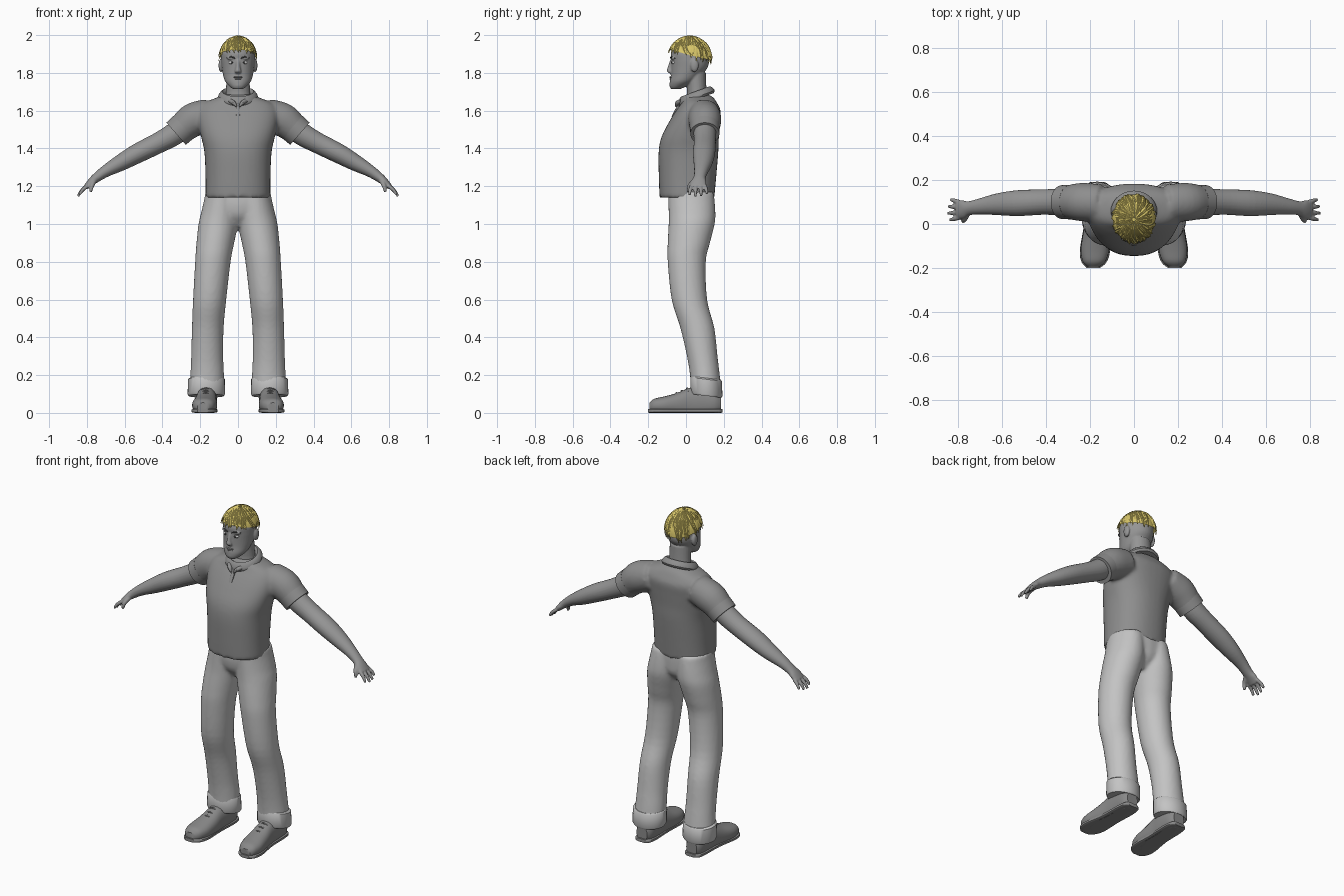
import bpy, bmesh, random
from math import sin, cos, pi, copysign
from mathutils import Vector, Matrix

if "Cube" in bpy.data.objects:
    bpy.data.objects.remove(bpy.data.objects["Cube"])
random.seed(4)
BOTH = (1, -1)


def material(name, r, g, b):
    m = bpy.data.materials.new(name)
    m.use_nodes = True
    m.diffuse_color = (r, g, b, 1)
    bsdf = m.node_tree.nodes["Principled BSDF"]
    bsdf.inputs["Base Color"].default_value = (r, g, b, 1)
    bsdf.inputs["Roughness"].default_value = 0.8
    return m


SKIN = material("skin grey", .3, .3, .3)
SHIRT = material("shirt grey", .27, .27, .27)
TROUSER = material("trouser light grey", .55, .55, .55)
SHOE = material("shoe grey", .25, .25, .25)
HAIR = material("hair yellow", .68, .56, .14)
DARK = material("dark grey", .08, .08, .08)
EYE = material("eye light grey", .6, .6, .6)


def spline(rows, steps):
    """Catmull-Rom resampling of loft rows."""
    if steps == 1:
        return rows
    out = []
    for i in range(len(rows) - 1):
        quad = [rows[max(i - 1, 0)], rows[i], rows[i + 1], rows[min(i + 2, len(rows) - 1)]]
        for k in range(steps):
            t = k / steps
            out.append([.5 * (2 * b + (c - a) * t + (2 * a - 5 * b + 4 * c - d) * t * t
                              + (3 * b - a - 3 * c + d) * t ** 3) for a, b, c, d in zip(*quad)])
    return out + [rows[-1]]


def loft(bm, rows, side=1, axis=None, n=24, steps=4, power=1, tilt=0, floor=False):
    """Closed loft through rows of (x, y, z, radius, radius)."""
    rows = spline(rows, steps)
    pts = [Vector(r[:3]) for r in rows]
    rings = []
    for i, r in enumerate(rows):
        u, v = Vector((1, 0, 0)), Vector((0, 1, tilt))
        if axis == 'Y':
            v = Vector((0, 0, 1))
        elif axis is None:
            t = (pts[min(i + 1, len(pts) - 1)] - pts[max(i - 1, 0)]).normalized()
            y = Vector((0, 1, 0))
            u = (y - t * t.dot(y)).normalized()
            v = t.cross(u)
        ring = []
        for k in range(n):
            a = 2 * pi * k / n
            c, s = (copysign(abs(f) ** power, f) for f in (cos(a), sin(a)))
            p = pts[i] + u * r[3] * c + v * r[4] * s
            ring.append(bm.verts.new((p.x * side, p.y, max(p.z, 0) if floor else p.z)))
        rings.append(ring)
    for a, b in zip(rings, rings[1:]):
        for k in range(n):
            bm.faces.new((a[k], a[(k + 1) % n], b[(k + 1) % n], b[k]))
    bm.faces.new(rings[0])
    bm.faces.new(rings[-1])


def ball(bm, centre, size, side=1):
    c = Vector((centre[0] * side, centre[1], centre[2]))
    bmesh.ops.create_uvsphere(bm, u_segments=20, v_segments=12, radius=1,
                              matrix=Matrix.Translation(c) @ Matrix.Diagonal((*size, 1)))


def finish(name, bm, mat, voxel=0, smooth=3):
    bmesh.ops.recalc_face_normals(bm, faces=bm.faces)
    me = bpy.data.meshes.new(name)
    bm.to_mesh(me)
    bm.free()
    me.materials.append(mat)
    ob = bpy.data.objects.new(name, me)
    bpy.context.collection.objects.link(ob)
    bpy.ops.object.select_all(action='DESELECT')
    ob.select_set(True)
    bpy.context.view_layer.objects.active = ob
    bpy.ops.object.shade_smooth_by_angle(angle=.7)
    if voxel:
        m = ob.modifiers.new("blend", 'REMESH')
        m.mode, m.voxel_size, m.use_smooth_shade = 'VOXEL', voxel, True
        m = ob.modifiers.new("soften", 'SMOOTH')
        m.factor, m.iterations = .5, smooth
    return ob


# Shirt: torso and sleeves blended together
bm = bmesh.new()
loft(bm, [(0, .005, 1.14, .172, .145), (0, .008, 1.25, .172, .152), (0, .013, 1.38, .178, .158),
          (0, .022, 1.46, .195, .152), (0, .045, 1.54, .212, .135), (0, .065, 1.6, .212, .118),
          (0, .07, 1.64, .185, .095), (0, .065, 1.67, .11, .08), (0, .06, 1.685, .08, .06)],
     axis='Z', n=40, power=.88)
for s in BOTH:
    loft(bm, [(.15, .095, 1.58, .085, .085), (.235, .1, 1.552, .088, .09),
              (.29, .1, 1.51, .079, .08), (.322, .1, 1.482, .074, .074)], s)
finish("shirt", bm, SHIRT, .01, 5)

# Sleeve bands, collar and placket
bm = bmesh.new()
for s in BOTH:
    loft(bm, [(.288, .1, 1.513, .079, .08), (.328, .1, 1.478, .077, .078)], s, n=32, steps=1)
finish("sleeve_bands", bm, SHIRT)
bm = bmesh.new()
loft(bm, [(0, .055, 1.66, .1, .092), (0, .055, 1.672, .106, .097), (0, .052, 1.69, .097, .088),
          (0, .05, 1.702, .082, .074), (0, .05, 1.685, .07, .06)], axis='Z', n=36, steps=2, tilt=.36)
for s in BOTH:
    loft(bm, [(.04, -.025, 1.652, .012, .012), (.022, -.045, 1.64, .013, .011),
              (.008, -.053, 1.622, .004, .004)], s, n=10)
finish("collar", bm, SHIRT)
bm = bmesh.new()
loft(bm, [(0, -.033, 1.64, .011, .006), (0, -.055, 1.6, .011, .006), (0, -.072, 1.57, .009, .004)],
     axis='Z', n=12, power=.4)
finish("placket", bm, SHIRT)

# Trousers: pelvis and legs blended together
bm = bmesh.new()
loft(bm, [(0, .027, 1.17, .15, .12), (0, .027, 1.1, .15, .118), (0, .03, 1.04, .11, .105),
          (0, .03, .985, .04, .06)], axis='Z', power=.85)
for s in BOTH:
    loft(bm, [(.085, .025, 1.17, .088, .12), (.087, .028, 1.14, .09, .122), (.095, .032, 1.06, .1, .124),
              (.104, .03, 1.0, .105, .122), (.12, .015, .9, .1, .112), (.133, .004, .8, .094, .101),
              (.15, .018, .6, .088, .094), (.16, .06, .45, .084, .09), (.163, .086, .3, .085, .081),
              (.163, .1, .2, .089, .079), (.165, .108, .11, .092, .08)], s, 'Z', n=32)
finish("trousers", bm, TROUSER, .01, 4)
bm = bmesh.new()
for s in BOTH:
    loft(bm, [(.166, .106, .185, .09, .078), (.167, .107, .178, .097, .083),
              (.168, .108, .1, .099, .085), (.168, .108, .09, .094, .08)], s, 'Z', n=32, steps=1, tilt=-.12)
finish("trouser_cuffs", bm, TROUSER)

# Shoes with soles and laces
bm = bmesh.new()
for s in BOTH:
    loft(bm, [(.185, -.193, .03, .03, .024), (.182, -.17, .038, .052, .036), (.178, -.12, .04, .065, .046),
              (.172, -.05, .045, .062, .06), (.168, .02, .055, .055, .078), (.166, .08, .06, .055, .08),
              (.166, .15, .055, .052, .065), (.166, .185, .05, .035, .045)], s, 'Y', power=.85, floor=True)
finish("shoes", bm, SHOE)
bm = bmesh.new()
for s in BOTH:
    loft(bm, [(.185, -.2, .011, .03, .01), (.182, -.175, .011, .056, .011), (.178, -.12, .011, .069, .011),
              (.17, 0, .011, .058, .011), (.166, .12, .011, .058, .011), (.166, .175, .011, .05, .011),
              (.166, .192, .011, .032, .01)], s, 'Y', power=.45, floor=True)
finish("shoe_soles", bm, SHOE)
bm = bmesh.new()
for s in BOTH:
    for k in range(3):
        y, z = -.05 + .028 * k, .101 + .0125 * k
        loft(bm, [(.138, y + .008, z - .014, .006, .005), (.171, y, z + .004, .006, .005),
                  (.204, y + .008, z - .014, .006, .005)], s, n=8)
finish("shoe_laces", bm, SHOE)

# Arms with palms, fingers and thumbs
bm = bmesh.new()
for s in BOTH:
    loft(bm, [(.26, .1, 1.535, .06, .06), (.34, .1, 1.475, .06, .06), (.42, .1, 1.43, .058, .055),
              (.53, .095, 1.375, .059, .052), (.62, .09, 1.325, .05, .044), (.7, .08, 1.28, .037, .032),
              (.75, .072, 1.245, .032, .025), (.778, .067, 1.222, .041, .02),
              (.805, .064, 1.195, .042, .014)], s)
    for k, long in enumerate((.9, 1.05, 1, .8)):
        y, fan = .03 + .023 * k, (k - 1.5) * .005
        loft(bm, [(.795, y, 1.203, .011, .011), (.795 + .03 * long, y + fan, 1.203 - .024 * long, .01, .01),
                  (.795 + .05 * long, y + 1.6 * fan, 1.203 - .054 * long, .007, .007)], s, n=12)
    loft(bm, [(.76, .05, 1.23, .015, .015), (.773, .02, 1.203, .012, .012),
              (.78, .012, 1.17, .008, .008)], s, n=12)
finish("arms_and_hands", bm, SKIN, .005, 2)

# Head, neck, nose, brow ridges and ears
bm = bmesh.new()
loft(bm, [(0, -.055, 1.715, .028, .025), (0, -.04, 1.73, .047, .046), (0, -.018, 1.755, .068, .068),
          (0, .003, 1.79, .079, .083), (0, .018, 1.83, .086, .097), (0, .021, 1.87, .09, .1),
          (0, .02, 1.91, .088, .099), (0, .022, 1.95, .066, .074), (0, .025, 1.975, .03, .035)],
     axis='Z', n=36)
loft(bm, [(0, .06, 1.62, .075, .065), (0, .058, 1.7, .064, .052), (0, .05, 1.8, .062, .055)], axis='Z')
loft(bm, [(0, -.076, 1.797, .014, .01), (0, -.086, 1.808, .018, .016), (0, -.083, 1.828, .012, .015),
          (0, -.074, 1.868, .009, .01)], axis='Z', n=14)
ball(bm, (0, -.07, 1.735), (.025, .018, .018))
for s in BOTH:
    ball(bm, (.034, -.066, 1.878), (.026, .014, .008), s)
    ball(bm, (.09, .045, 1.84), (.013, .022, .036), s)
finish("head", bm, SKIN, .005, 2)

# Eyes, pupils, eyebrows and lips
bm = bmesh.new()
for s in BOTH:
    ball(bm, (.034, -.063, 1.855), (.016, .013, .009), s)
finish("eyes", bm, EYE)
bm = bmesh.new()
for s in BOTH:
    ball(bm, (.033, -.0755, 1.855), (.0055, .003, .0065), s)
    loft(bm, [(.014, -.08, 1.876, .003, .003), (.035, -.078, 1.885, .004, .004),
              (.06, -.058, 1.878, .002, .002)], s, n=8)
finish("pupils_and_eyebrows", bm, DARK)
bm = bmesh.new()
for z, w in ((1.777, .025), (1.768, .021)):
    ball(bm, (0, -.077, z), (w, .011, .005))
finish("lips", bm, SHOE)


# Hair: a cap covered with overlapping pointed locks
def scalp(az, polar, lift=1):
    return Vector((.1 * sin(polar) * cos(az) * lift, .02 + .117 * sin(polar) * sin(az) * lift,
                   1.87 + .122 * cos(polar) * lift))


def hairline(az):
    return 1.46 + .27 * sin(az)


bm = bmesh.new()
N, M = 32, 9
grid = [[bm.verts.new(scalp(2 * pi * i / N, .02 + hairline(2 * pi * i / N) * .92 * j / M, .985))
         for i in range(N)] for j in range(M + 1)]
for a, b in zip(grid, grid[1:]):
    for i in range(N):
        bm.faces.new((a[i], b[i], b[(i + 1) % N], a[(i + 1) % N]))
bm.faces.new(grid[0])
for start, count in ((.08, 26), (.4, 34), (.75, 44)):
    for k in range(count):
        az = 2 * pi * (k + random.uniform(-.3, .3)) / count
        end = hairline(az) * random.uniform(.88, 1.08) if start > .3 else random.uniform(.9, 1.2)
        swirl, puff = random.uniform(-.1, .4), random.uniform(0, .05)
        strips = []
        for j in range(6):
            t = j / 5
            p, a = start + (end - start) * t, az + swirl * t
            w = .016 * (1 - t ** 2) / max(sin(p), .25) * 10 * .9
            lift = .99 + puff * t
            strips.append([bm.verts.new(scalp(a + d * w, p, lift + h))
                           for d, h in ((-1, 0), (0, .05 * (1 - t) + .012), (1, 0))])
        for a, b in zip(strips, strips[1:]):
            for i in (0, 1):
                bm.faces.new((a[i], b[i], b[i + 1], a[i + 1]))
hair = finish("hair", bm, HAIR)
